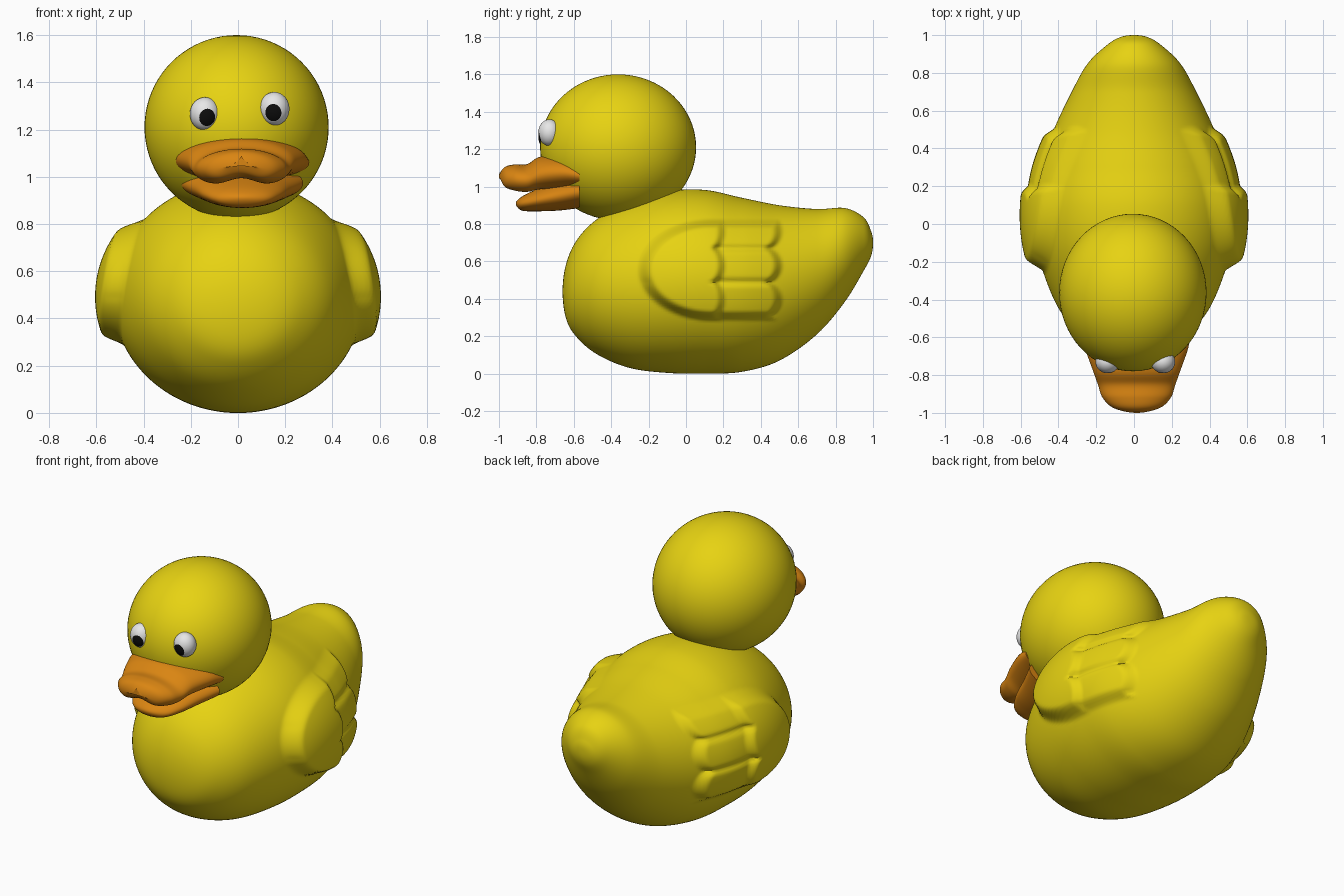
import bpy, bmesh, math
from mathutils import Vector, Matrix

if "Cube" in bpy.data.objects:
    bpy.data.objects.remove(bpy.data.objects["Cube"])


def material(name, rgb):
    m = bpy.data.materials.new(name)
    m.diffuse_color = (*rgb, 1)
    m.use_nodes = True
    m.node_tree.nodes["Principled BSDF"].inputs["Base Color"].default_value = m.diffuse_color
    return m


YELLOW = material("duck yellow", (0.80, 0.65, 0.006))
ORANGE = material("beak orange", (0.70, 0.235, 0.006))
WHITE = material("eye white", (0.80, 0.80, 0.80))
BLACK = material("pupil black", (0.004, 0.004, 0.004))


def finish(bm, name, mats):
    bmesh.ops.remove_doubles(bm, verts=bm.verts, dist=1e-5)
    bmesh.ops.recalc_face_normals(bm, faces=bm.faces)
    me = bpy.data.meshes.new(name)
    bm.to_mesh(me)
    bm.free()
    for m in mats:
        me.materials.append(m)
    ob = bpy.data.objects.new(name, me)
    bpy.context.collection.objects.link(ob)
    bpy.ops.object.select_all(action='DESELECT')
    ob.select_set(True)
    bpy.context.view_layer.objects.active = ob
    bpy.ops.object.shade_smooth_by_angle(angle=math.radians(70))
    return ob


def past_end(end, nxt):
    # phantom station: mirrored through the pole for a round end, straight on for an open end
    if end[3] == 0:
        return (nxt[0], nxt[2], nxt[1], -nxt[3])
    return tuple(2 * a - b for a, b in zip(end, nxt))


def loft(name, stations, mat, steps, sides, shape=None, x0=0.0):
    """Smooth loft along y; each station is (y, top z, bottom z, half width)."""
    p = [past_end(stations[0], stations[1])] + stations + [past_end(stations[-1], stations[-2])]
    rows = []
    for i in range(1, len(p) - 2):
        for k in range(steps):
            t = k / steps
            rows.append([0.5 * (2 * b + (c - a) * t + (2 * a - 5 * b + 4 * c - d) * t * t
                                + (3 * b - a - 3 * c + d) * t ** 3)
                         for a, b, c, d in zip(*p[i - 1:i + 3])])
    rows.append(stations[-1])
    bm = bmesh.new()
    rings = []
    for y, top, bot, hw in rows:
        ring = []
        for k in range(sides):
            a = 2 * math.pi * k / sides
            co = Vector((hw * math.cos(a), y, (top + bot) / 2 + (top - bot) / 2 * math.sin(a)))
            if shape:
                co = shape(co, math.sin(a))
            ring.append(bm.verts.new(co + Vector((x0, 0, 0))))
        rings.append(ring)
    for r, s in zip(rings, rings[1:]):
        for k in range(sides):
            j = (k + 1) % sides
            bm.faces.new((r[k], r[j], s[j], s[k]))
    for end, ring in ((stations[0], rings[0]), (stations[-1], rings[-1])):
        if end[3] > 0:
            bm.faces.new(ring)
    return finish(bm, name, [mat])


def ramp(d, width):
    t = max(0.0, min(1.0, d / width))
    return t * t * (3 - 2 * t)


def feather_end(z, base, bulge):
    # three scalloped feather tips, with cusps near z = 0.67 and 0.49
    u = (z - 0.31) / 0.18
    return base + bulge * math.sqrt(abs(math.sin(math.pi * u)))


def raise_wing(co, s):
    # wing relief: a short front layer over a longer feather layer
    y, z = co.y, co.z
    if -0.3 < y < 0.6 and 0.25 < z < 0.86 and abs(co.x) > 0.15:
        e = math.hypot(min(0, y - 0.14) / 0.40, (z - 0.555) / 0.275)
        rim = (1 - e) * 0.27
        upper = ramp(min(rim, feather_end(z, 0.165, 0.05) - y), 0.05)
        lower = ramp(min(rim, feather_end(z, 0.45, 0.07) - y), 0.055)
        groove = sum(math.exp(-((z - c) / 0.016) ** 2) for c in (0.67, 0.49))
        h = lower * (0.042 - 0.014 * groove * (1 - upper)) + upper * 0.032
        co.x += math.copysign(h, co.x)
    return co


# body with tail and raised wings
loft("body", [
    (-0.66, 0.44, 0.44, 0), (-0.64, 0.59, 0.29, 0.16), (-0.58, 0.72, 0.19, 0.28),
    (-0.47, 0.83, 0.10, 0.385), (-0.30, 0.92, 0.03, 0.465), (-0.10, 0.975, 0.004, 0.52),
    (0.10, 0.982, 0.0, 0.53), (0.30, 0.94, 0.01, 0.50), (0.50, 0.90, 0.07, 0.425),
    (0.70, 0.88, 0.21, 0.33), (0.85, 0.885, 0.385, 0.245), (0.95, 0.835, 0.55, 0.14),
    (0.99, 0.76, 0.63, 0.07), (1.0, 0.70, 0.70, 0)], YELLOW, 16, 240, raise_wing)

# head
bm = bmesh.new()
bmesh.ops.create_uvsphere(bm, u_segments=64, v_segments=40, radius=1,
                          matrix=Matrix.Translation((-0.006, -0.363, 1.21))
                          @ Matrix.Diagonal((0.39, 0.417, 0.39, 1)))
finish(bm, "head", [YELLOW])


def arch_lip(co, s):
    # raise the middle of the underside so the upper beak has a wavy lip
    if s < 0:
        co.z += 0.045 * -s * math.exp(-(co.x / 0.09) ** 2)
    return co


# beak halves
loft("upper_beak", [
    (-0.57, 1.14, 0.98, 0.288), (-0.66, 1.17, 0.975, 0.272), (-0.78, 1.16, 0.965, 0.23),
    (-0.85, 1.12, 0.95, 0.205), (-0.92, 1.118, 0.955, 0.18), (-0.975, 1.10, 0.975, 0.12),
    (-1.0, 1.045, 1.045, 0)], ORANGE, 8, 64, arch_lip, 0.014)
loft("lower_beak", [
    (-0.57, 1.06, 0.885, 0.258), (-0.68, 1.03, 0.872, 0.21), (-0.80, 0.985, 0.868, 0.165),
    (-0.88, 0.945, 0.873, 0.105), (-0.91, 0.91, 0.91, 0)], ORANGE, 8, 64, None, 0.018)

# eyes: sphere poles point at the gaze, so the pupil is a clean cap of faces
for side, x, z, gaze in (("left", 0.154, 1.288, (-0.08, -1, -0.28)),
                         ("right", -0.140, 1.266, (0.18, -1, -0.25))):
    gaze = Vector(gaze).normalized()
    bm = bmesh.new()
    bmesh.ops.create_uvsphere(bm, u_segments=32, v_segments=28, radius=1,
                              matrix=gaze.to_track_quat('Z', 'Y').to_matrix().to_4x4())
    for f in bm.faces:
        c = f.calc_center_median().normalized()
        f.material_index = 1 if c.dot(gaze) > math.cos(math.radians(32)) else 0
    bmesh.ops.transform(bm, verts=bm.verts, matrix=Matrix.Translation((x, -0.73, z))
                        @ Matrix.Diagonal((0.064, 0.06, 0.071, 1)))
    finish(bm, side + "_eye", [WHITE, BLACK])
